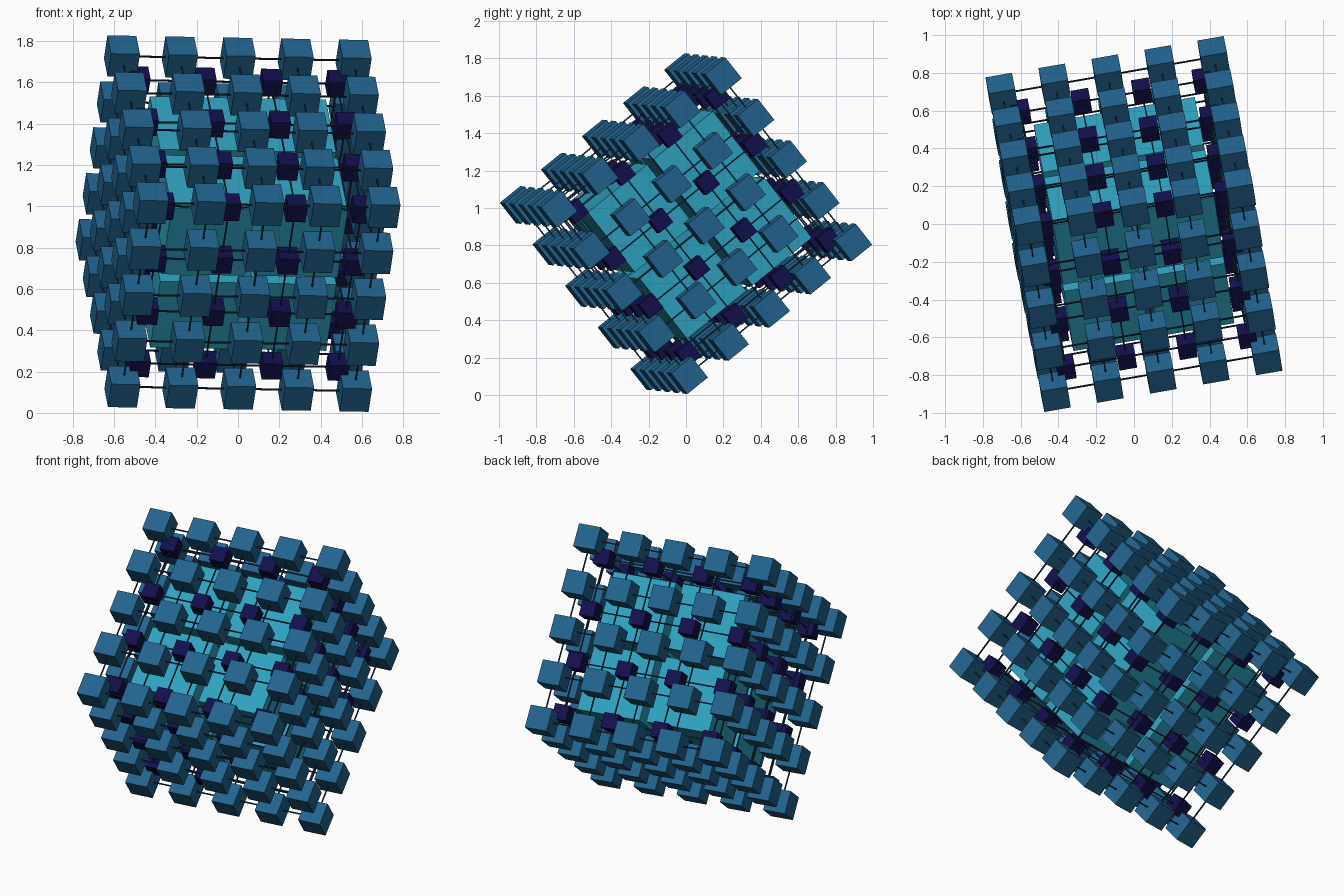
import bpy, bmesh
from mathutils import Vector, Matrix
from itertools import product

if "Cube" in bpy.data.objects:
    bpy.data.objects.remove(bpy.data.objects["Cube"])

# Tilted frame shared by every part
A = Vector((0.985, 0.171, -0.018)).normalized()
B = Vector((-0.125, 0.775, 0.627))
B = (B - A * B.dot(A)).normalized()
C = A.cross(B)
FRAME = Matrix.Translation((0, 0, 0.916)) @ Matrix((A, B, C)).transposed().to_4x4()


def material(name, rgb):
    m = bpy.data.materials.new(name)
    m.diffuse_color = (*rgb, 1)
    m.use_nodes = True
    m.node_tree.nodes["Principled BSDF"].inputs["Base Color"].default_value = m.diffuse_color
    return m


def boxes(name, items, mat):
    """One object from (centre, size) boxes, placed in the tilted frame."""
    bm = bmesh.new()
    for centre, size in items:
        bmesh.ops.create_cube(bm, size=1, matrix=Matrix.Translation(centre) @ Matrix.Diagonal((*size, 1)))
    me = bpy.data.meshes.new(name)
    bm.to_mesh(me)
    bm.free()
    ob = bpy.data.objects.new(name, me)
    me.materials.append(mat)
    ob.matrix_world = FRAME
    bpy.context.collection.objects.link(ob)


def shell_points(n, step):
    """Grid points on the surface of an n x n x n lattice."""
    h = (n - 1) / 2
    return [Vector((i - h, j - h, k - h)) * step for i, j, k in product(range(n), repeat=3)
            if {i, j, k} & {0, n - 1}]


def shell_rods(n, step, w):
    """Full-length thin rods over the surface of the lattice."""
    h, out = (n - 1) / 2, []
    for axis in range(3):
        for u, v in product(range(n), repeat=2):
            if {u, v} & {0, n - 1}:
                c = [(u - h) * step, (v - h) * step]
                c.insert(axis, 0)
                s = [w, w]
                s.insert(axis, (n - 1) * step)
                out.append((c, s))
    return out


blue = material("outer_blue", (0.016, 0.125, 0.27))
navy = material("middle_navy", (0.006, 0.005, 0.075))
teal = material("core_teal", (0.028, 0.36, 0.52))
wire = material("rod_dark", (0.008, 0.025, 0.06))

# Outer cubes, middle cubes, and the split core
boxes("outer_cubes", [(p, (0.142,) * 3) for p in shell_points(5, 0.2845)], blue)
boxes("middle_cubes", [(p, (0.095,) * 3) for p in shell_points(4, 0.325)], navy)
boxes("core_blocks", [(p, (0.41,) * 3) for p in shell_points(2, 0.455)], teal)

# Connecting rods
boxes("outer_rods", shell_rods(5, 0.2845, 0.007), wire)
boxes("middle_rods", shell_rods(4, 0.325, 0.007), wire)
